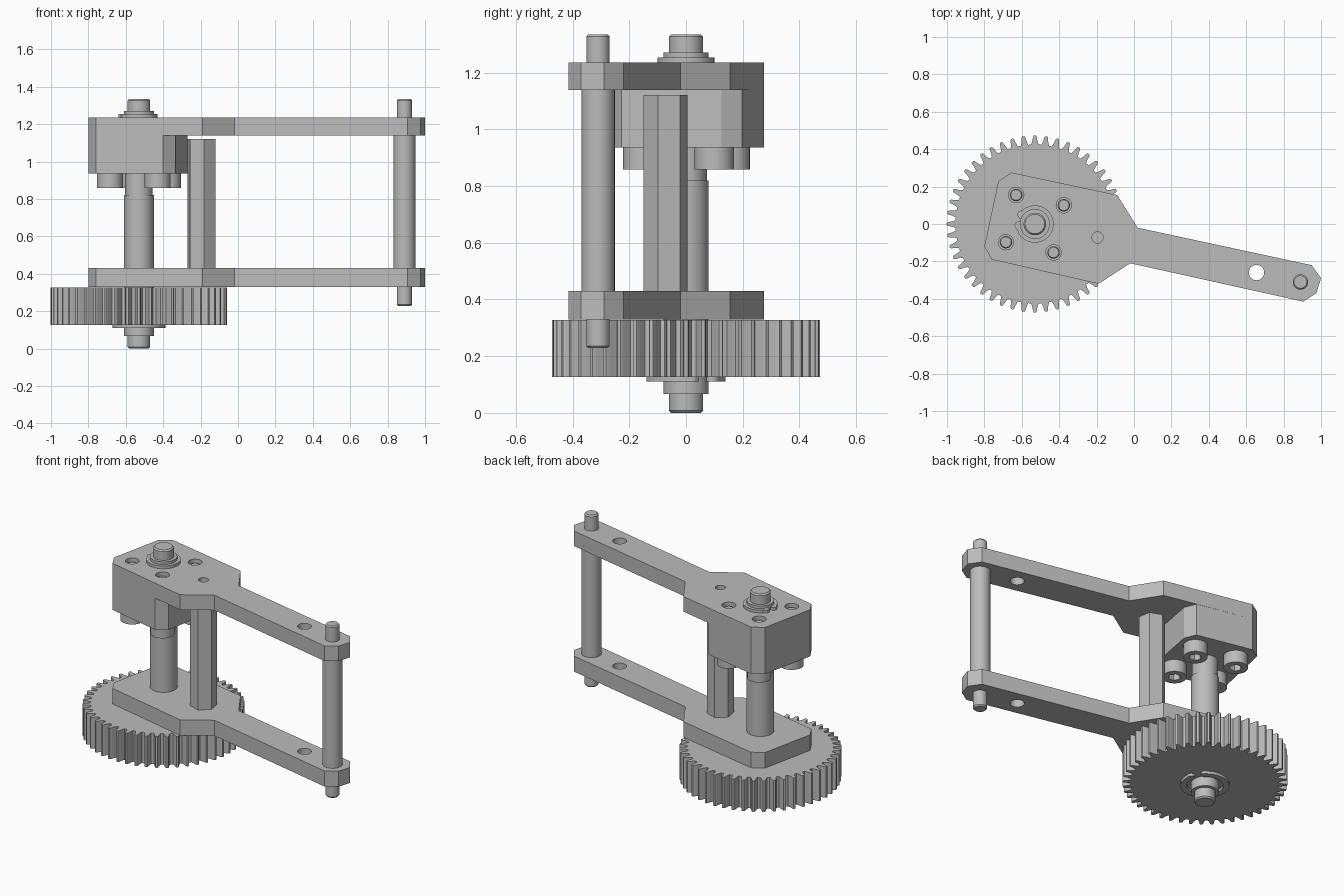
import bpy, bmesh
from math import sin, cos, pi, radians

if "Cube" in bpy.data.objects:
    bpy.data.objects.remove(bpy.data.objects["Cube"])

steel = bpy.data.materials.new("plain grey metal")
steel.use_nodes = True
grey = (0.5, 0.5, 0.5, 1)
steel.diffuse_color = grey
steel.node_tree.nodes["Principled BSDF"].inputs["Base Color"].default_value = grey

SHAFT = (-0.53, 0.0)
ROD = (0.89, -0.31)
POST = (-0.195, -0.072)
SLOT = (0.655, -0.26)
SCREWS = [(-0.63, 0.155), (-0.375, 0.10), (-0.685, -0.097), (-0.43, -0.152)]


def ring(centre, r, n=32, turn=0):
    """Closed loop of points round a centre."""
    return [(centre[0] + r * cos(turn + 2 * pi * i / n),
             centre[1] + r * sin(turn + 2 * pi * i / n)) for i in range(n)]


def finish(obj):
    obj.data.materials.clear()
    obj.data.materials.append(steel)
    bpy.ops.object.select_all(action='DESELECT')
    obj.select_set(True)
    bpy.context.view_layer.objects.active = obj
    bpy.ops.object.shade_smooth_by_angle(angle=radians(25))
    return obj


def prism(name, loops, z0, z1):
    """Straight extrusion of an outline; further loops are holes."""
    curve = bpy.data.curves.new(name, 'CURVE')
    curve.dimensions = '2D'
    curve.fill_mode = 'BOTH'
    curve.extrude = (z1 - z0) / 2
    for loop in loops:
        spline = curve.splines.new('POLY')
        spline.points.add(len(loop) - 1)
        for point, (x, y) in zip(spline.points, loop):
            point.co = (x, y, 0, 1)
        spline.use_cyclic_u = True
    obj = bpy.data.objects.new(name, curve)
    bpy.context.collection.objects.link(obj)
    bpy.ops.object.select_all(action='DESELECT')
    obj.select_set(True)
    bpy.context.view_layer.objects.active = obj
    bpy.ops.object.convert(target='MESH')
    obj = bpy.context.view_layer.objects.active
    bm = bmesh.new()
    bm.from_mesh(obj.data)
    bmesh.ops.remove_doubles(bm, verts=bm.verts, dist=0.0001)
    bmesh.ops.translate(bm, verts=bm.verts, vec=(0, 0, (z0 + z1) / 2))
    bmesh.ops.recalc_face_normals(bm, faces=bm.faces)
    bm.to_mesh(obj.data)
    bm.free()
    return finish(obj)


def lathe(name, centre, profile, n=32):
    """Turned part with capped ends; profile is (radius, height) upwards."""
    bm = bmesh.new()
    rows = [[bm.verts.new((x, y, z)) for x, y in ring(centre, r, n)]
            for r, z in profile]
    for low, high in zip(rows, rows[1:]):
        for i in range(n):
            j = (i + 1) % n
            bm.faces.new((low[i], low[j], high[j], high[i]))
    bm.faces.new(rows[0][::-1])
    bm.faces.new(rows[-1])
    mesh = bpy.data.meshes.new(name)
    bm.to_mesh(mesh)
    bm.free()
    obj = bpy.data.objects.new(name, mesh)
    bpy.context.collection.objects.link(obj)
    return finish(obj)


def snap_ring(name, inner, outer, z0, z1, gap, turn):
    """Open retaining ring with a small ear at each end."""
    steps = 36
    angles = [turn + gap + (2 * pi - 2 * gap) * i / steps for i in range(steps + 1)]

    def at(r, a):
        return (SHAFT[0] + r * cos(a), SHAFT[1] + r * sin(a))
    loop = [at(outer, a) for a in angles] + [at(inner, a) for a in reversed(angles)]
    prism(name, [loop], z0, z1)
    for side, a in (("first", angles[0]), ("last", angles[-1])):
        prism(name + "_ear_" + side, [ring(at((inner + outer) / 2, a), 0.022, 12)], z0, z1)


# Side plates: wide head tapering into a long arm
outline = [(-0.80, -0.12), (-0.76, -0.19), (-0.19, -0.32), (-0.02, -0.21),
           (0.905, -0.415), (0.975, -0.37), (1.0, -0.29), (0.95, -0.22),
           (0.02, -0.02), (-0.09, 0.155), (-0.655, 0.275), (-0.725, 0.23)]
slot_hole = ring(SLOT, 0.041)
screw_holes = [ring(p, 0.041, 24) for p in SCREWS]
prism("lower_plate", [outline, slot_hole], 0.33, 0.43)
prism("upper_plate", [outline, slot_hole, ring(POST, 0.03, 20)] + screw_holes,
      1.138, 1.235)

# Bearing block under the upper plate
block = [(-0.80, -0.12), (-0.76, -0.19), (-0.40, -0.272), (-0.335, -0.228),
         (-0.27, 0.125), (-0.30, 0.198), (-0.655, 0.275), (-0.725, 0.23)]
prism("bearing_block", [block] + screw_holes, 0.935, 1.138)

# Socket head screws pointing up through the block
for i, p in enumerate(SCREWS):
    prism(f"screw_head_{i}", [ring(p, 0.07), ring(p, 0.036, 6)], 0.858, 0.905)
    lathe(f"screw_shank_{i}", p, [(0.07, 0.905), (0.07, 0.937), (0.033, 0.937),
                                  (0.033, 1.205), (0.028, 1.215)])

# Hexagonal spacer post
prism("spacer_post", [ring(POST, 0.079, 6, radians(-20))], 0.43, 1.12)

# Stepped rod at the end of the arm
lathe("end_rod", ROD, [(0.034, 0.228), (0.041, 0.236), (0.041, 0.33), (0.041, 0.43),
                       (0.059, 0.43), (0.059, 1.138), (0.041, 1.138),
                       (0.041, 1.327), (0.034, 1.335)])

# Main shaft, stepped at both ends
lathe("main_shaft", SHAFT, [(0.052, 0.0), (0.06, 0.008), (0.06, 0.066), (0.08, 0.066),
                            (0.08, 0.82), (0.074, 0.82), (0.074, 1.1), (0.08, 1.1),
                            (0.08, 1.27), (0.06, 1.27), (0.06, 1.327),
                            (0.052, 1.335)], 40)
snap_ring("upper_snap_ring", 0.075, 0.1, 1.235, 1.253, radians(20), radians(165))
snap_ring("lower_snap_ring", 0.105, 0.14, 0.11, 0.13, radians(20), radians(30))

# Spur gear: each tooth is a short run of radius and angle steps
TEETH = 48
tooth = [(0.425, -0.36), (0.445, -0.23), (0.465, -0.17), (0.472, -0.1),
         (0.472, 0.1), (0.465, 0.17), (0.445, 0.23), (0.425, 0.36)]
gear = []
for k in range(TEETH):
    for r, step in tooth:
        a = 2 * pi * (k + step) / TEETH
        gear.append((SHAFT[0] + r * cos(a), SHAFT[1] + r * sin(a)))
prism("spur_gear", [gear, ring(SHAFT, 0.079, 40)], 0.127, 0.327)
